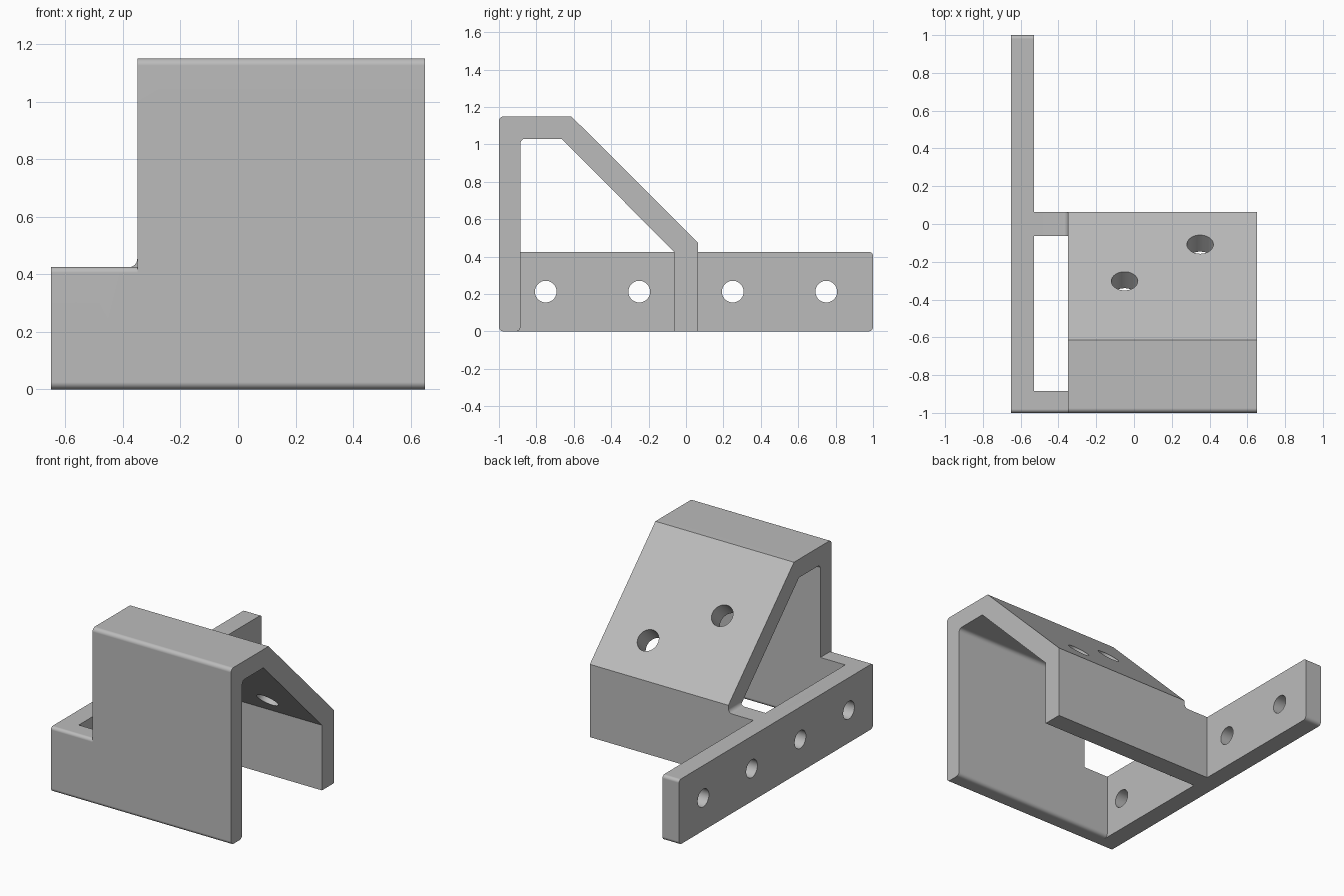
import bpy, bmesh, math
from mathutils import Vector

default = bpy.data.objects.get("Cube")
if default:
    bpy.data.objects.remove(default, do_unlink=True)

grey = bpy.data.materials.new("plain grey")
grey.use_nodes = True
COLOUR = (0.5, 0.5, 0.5, 1)
grey.diffuse_color = COLOUR
grey.node_tree.nodes["Principled BSDF"].inputs["Base Color"].default_value = COLOUR


def rounded(points, steps=6):
    """Outline from (a, b, radius) corners, each arc tangent to its sides."""
    out = []
    for i, (a, b, r) in enumerate(points):
        p = Vector((a, b))
        if not r:
            out.append(p)
            continue
        u = (Vector(points[i - 1][:2]) - p).normalized()
        v = (Vector(points[(i + 1) % len(points)][:2]) - p).normalized()
        half = u.angle(v) / 2
        centre = p + (u + v).normalized() * r / math.sin(half)
        start = p + u * r / math.tan(half) - centre
        end = p + v * r / math.tan(half) - centre
        sweep = start.angle(end)
        for k in range(steps + 1):
            t = k / steps
            out.append(centre + (start * math.sin((1 - t) * sweep)
                                 + end * math.sin(t * sweep)) / math.sin(sweep))
    return out


def prism(name, outline, place, low, high):
    """Extrude a 2D outline; place(a, b, depth) gives the 3D position."""
    bm = bmesh.new()
    ends = [[bm.verts.new(place(p[0], p[1], d)) for p in outline] for d in (low, high)]
    n = len(outline)
    for ring in ends:
        bm.faces.new(ring)
    for i in range(n):
        j = (i + 1) % n
        bm.faces.new((ends[0][i], ends[0][j], ends[1][j], ends[1][i]))
    bmesh.ops.recalc_face_normals(bm, faces=bm.faces)
    mesh = bpy.data.meshes.new(name)
    bm.to_mesh(mesh)
    bm.free()
    mesh.materials.append(grey)
    obj = bpy.data.objects.new(name, mesh)
    bpy.context.collection.objects.link(obj)
    return obj


def combine(target, other, operation):
    mod = target.modifiers.new(operation, 'BOOLEAN')
    mod.operation, mod.object, mod.solver = operation, other, 'EXACT'
    bpy.context.view_layer.objects.active = target
    bpy.ops.object.modifier_apply(modifier=mod.name)
    bpy.data.objects.remove(other, do_unlink=True)


def along_x(a, b, d):
    return (d, a, b)


def along_y(a, b, d):
    return (a, d, b)


RIGHT, RAIL_IN, HOOD_SIDE, LEFT = -0.65, -0.53, -0.35, 0.65
FRONT, FRONT_IN, BACK_IN, BACK = -1, -0.885, -0.063, 0.063
RAIL_TOP, TOP, UNDER = 0.425, 1.15, 1.03

# Folded hood: front wall, top, sloping panel and back wall
bracket = prism("bracket", rounded([
    (FRONT, 0, 0.025), (FRONT, TOP, 0.025), (-0.613, TOP, 0), (BACK, 0.475, 0),
    (BACK, 0, 0), (BACK_IN, 0, 0), (BACK_IN, RAIL_TOP, 0), (-0.665, UNDER, 0),
    (FRONT_IN, UNDER, 0.025), (FRONT_IN, 0, 0.025)]), along_x, HOOD_SIDE, LEFT)

# Tabs joining the hood to the rail
front_tab = prism("front_tab", rounded([
    (FRONT, 0, 0.025), (FRONT, RAIL_TOP, 0.02), (FRONT_IN, RAIL_TOP, 0),
    (FRONT_IN, 0, 0.025)]), along_x, RAIL_IN, HOOD_SIDE)
f = 0.028
arc = [(HOOD_SIDE - f + f * math.sin(t * math.pi / 12),
        RAIL_TOP + f - f * math.cos(t * math.pi / 12)) for t in range(7)]
back_tab = prism("back_tab", [(RAIL_IN, 0), (RAIL_IN, RAIL_TOP)] + arc + [(HOOD_SIDE, 0)],
                 along_y, BACK_IN, BACK)

# Mounting rail with softened ends
rail = prism("rail", rounded([(FRONT, 0, 0.025), (FRONT, RAIL_TOP, 0.02),
                              (1, RAIL_TOP, 0.02), (1, 0, 0.025)]),
             along_x, RIGHT, RAIL_IN)
for part in (front_tab, back_tab, rail):
    combine(bracket, part, 'UNION')


# Screw holes through the rail and the sloping panel
def drill(centre, axis, radius, depth):
    axis = Vector(axis).normalized()
    side = axis.orthogonal().normalized()
    up = axis.cross(side)
    circle = [(radius * math.cos(k * math.pi / 24), radius * math.sin(k * math.pi / 24))
              for k in range(48)]
    cutter = prism("hole_cutter", circle,
                   lambda a, b, d: Vector(centre) + side * a + up * b + axis * d,
                   -depth, depth)
    combine(bracket, cutter, 'DIFFERENCE')


for y in (-0.75, -0.25, 0.25, 0.75):
    drill((RIGHT / 2 + RAIL_IN / 2, y, 0.213), (1, 0, 0), 0.058, 0.1)
for x, y in ((-0.05, -0.302), (0.35, -0.108)):
    drill((x, y, 0.538 - y), (0, 1, 1), 0.07, 0.2)

# Smooth fillets and bores, flat panels
bpy.ops.object.select_all(action='DESELECT')
bracket.select_set(True)
bpy.context.view_layer.objects.active = bracket
bpy.ops.object.shade_smooth_by_angle(angle=math.radians(30))
weighted = bracket.modifiers.new("flat_panels", 'WEIGHTED_NORMAL')
weighted.keep_sharp = True
